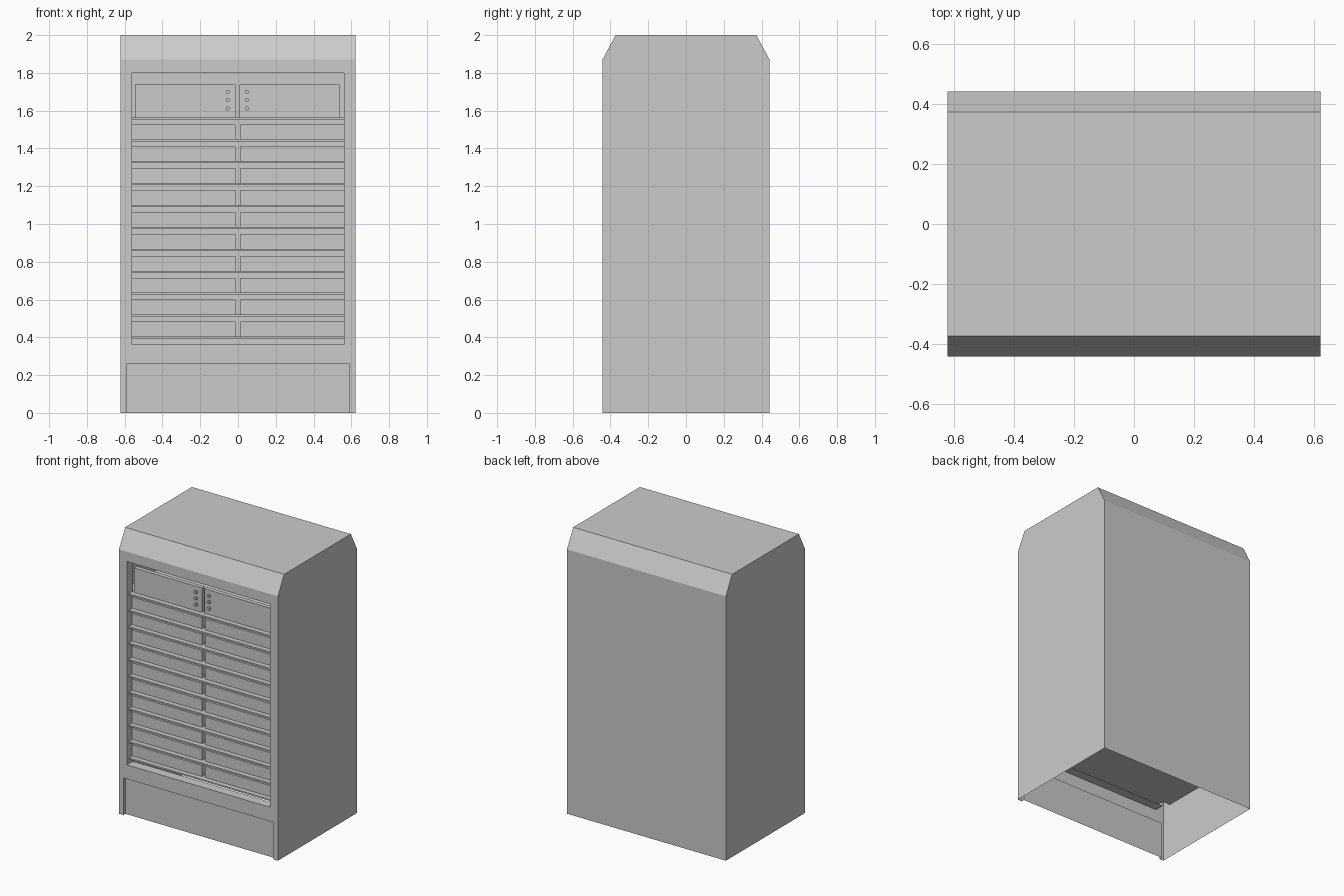
import bpy, bmesh, math
from mathutils import Vector, Matrix

if "Cube" in bpy.data.objects:
    bpy.data.objects.remove(bpy.data.objects["Cube"])

W, D = 0.622, 0.442          # half width, half depth
OX, OZ0, OZ1 = 0.56, 0.362, 1.80   # front opening
KX, KZ, KY = 0.587, 0.262, -0.42   # kick panel
FACE = -0.385                # plane of the drawer and door fronts
PITCH = 0.1161


def finish(name, bm):
    me = bpy.data.meshes.new(name)
    bm.to_mesh(me)
    bm.free()
    ob = bpy.data.objects.new(name, me)
    bpy.context.collection.objects.link(ob)
    return ob


def face(bm, pts, out):
    """Polygon whose normal points along out."""
    f = bm.faces.new([bm.verts.new(p) for p in pts])
    f.normal_update()
    if f.normal.dot(Vector(out)) < 0:
        f.normal_flip()


def front_rect(bm, x0, x1, z0, z1, y=-D):
    face(bm, [(x0, y, z0), (x1, y, z0), (x1, y, z1), (x0, y, z1)], (0, -1, 0))


def box(name, x0, x1, y0, y1, z0, z1):
    bm = bmesh.new()
    bmesh.ops.create_cube(bm, size=1)
    for v in bm.verts:
        v.co = ((x0 + x1) / 2 + v.co.x * (x1 - x0),
                (y0 + y1) / 2 + v.co.y * (y1 - y0),
                (z0 + z1) / 2 + v.co.z * (z1 - z0))
    return finish(name, bm)


# Outer shell: chamfered side profile swept across, open underneath
bm = bmesh.new()
profile = [(-D, 0), (-D, 1.87), (-0.373, 2), (0.373, 2), (D, 1.87), (D, 0)]
for s in (-1, 1):
    face(bm, [(s * W, y, z) for y, z in profile], (s, 0, 0))
for (y0, z0), (y1, z1) in zip(profile[1:], profile[2:]):
    face(bm, [(-W, y0, z0), (W, y0, z0), (W, y1, z1), (-W, y1, z1)],
         (0, y0 + y1, z0 + z1 - 2))
# Front frame around the opening, with legs beside the kick panel
front_rect(bm, -W, W, OZ1, 1.87)
front_rect(bm, -W, W, KZ, OZ0)
for s in (-1, 1):
    a, b = sorted((s * OX, s * W))
    front_rect(bm, a, b, OZ0, OZ1)
    a, b = sorted((s * KX, s * W))
    front_rect(bm, a, b, 0, KZ)
    # opening jambs and kick panel returns
    for x, z0, z1, y in ((OX, OZ0, OZ1, FACE + 0.01), (KX, 0, KZ, KY)):
        face(bm, [(s * x, -D, z0), (s * x, y, z0), (s * x, y, z1), (s * x, -D, z1)],
             (-s, 0, 0))
for x, z, y, n in ((OX, OZ0, FACE + 0.01, 1), (OX, OZ1, FACE + 0.01, -1), (KX, KZ, KY, -1)):
    face(bm, [(-x, -D, z), (x, -D, z), (x, y, z), (-x, y, z)], (0, 0, n))
front_rect(bm, -KX, KX, 0, KZ, KY)
finish("cabinet_shell", bm)

# Shelves: full depth inside, narrowed to fit the opening at the front
for i in range(11):
    z = 1.565 - PITCH * i
    box(f"shelf_{i}", -W + 0.002, W - 0.002, FACE + 0.01, D - 0.002, z - 0.011, z)
    box(f"shelf_nosing_{i}", -OX, OX, -0.42, FACE + 0.01, z - 0.011, z)

# Two columns of drawer fronts
for i in range(10):
    top = 1.528 - PITCH * i
    for side, s in (("left", -1), ("right", 1)):
        a, b = sorted((s * 0.012, s * OX))
        box(f"drawer_front_{side}_{i}", a, b, FACE, FACE + 0.025, top - 0.079, top)

# Upper doors, each with a column of three round knobs
for side, a, b, kx in (("left", -0.544, -0.013, -0.055), ("right", 0.007, 0.538, 0.047)):
    box(f"upper_door_{side}", a, b, FACE, FACE + 0.03, 1.565, 1.738)
    for i, z in enumerate((1.70, 1.657, 1.612)):
        bm = bmesh.new()
        bmesh.ops.create_cone(
            bm, cap_ends=True, segments=8, radius1=0.011, radius2=0.011, depth=0.02,
            matrix=Matrix.Translation((kx, FACE - 0.008, z))
            @ Matrix.Rotation(math.pi / 2, 4, 'X'))
        finish(f"knob_{side}_{i}", bm)
